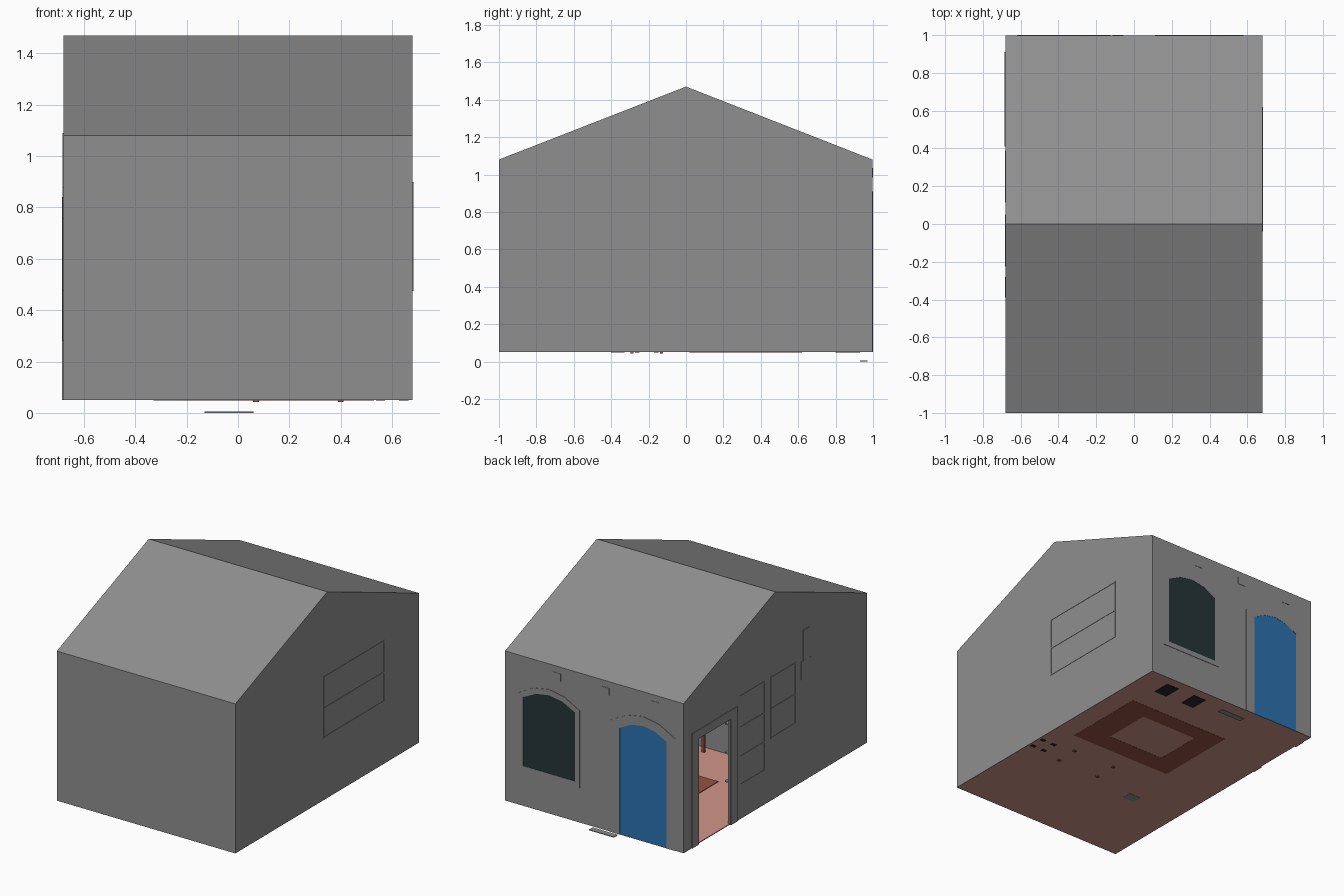
import bpy, bmesh, math

if "Cube" in bpy.data.objects:
    bpy.data.objects.remove(bpy.data.objects["Cube"])


def material(name, rgb):
    m = bpy.data.materials.new(name)
    m.diffuse_color = (*rgb, 1)
    m.use_nodes = True
    m.node_tree.nodes["Principled BSDF"].inputs["Base Color"].default_value = m.diffuse_color
    return m


GREY = material("wall_grey", (0.28, 0.275, 0.275))
FLOOR = material("salmon_floor", (0.64, 0.30, 0.25))
BROWN = material("rug_brown", (0.30, 0.085, 0.055))
BLUE = material("door_blue", (0.025, 0.17, 0.43))
DARK = material("dark_glass", (0.02, 0.036, 0.036))
BLACK = material("black", (0.02, 0.02, 0.022))


def place(axis, u, v, w):
    """Map a profile point (u, v) at depth w along the axis to 3D."""
    return {'x': (w, u, v), 'y': (u, w, v), 'z': (u, v, w)}[axis]


def finish(name, bm, mat):
    bmesh.ops.recalc_face_normals(bm, faces=bm.faces)
    me = bpy.data.meshes.new(name)
    bm.to_mesh(me)
    bm.free()
    me.materials.append(mat)
    ob = bpy.data.objects.new(name, me)
    bpy.context.collection.objects.link(ob)
    return ob


def prism(name, profile, axis, a, b, mat):
    bm = bmesh.new()
    lo = [bm.verts.new(place(axis, u, v, a)) for u, v in profile]
    hi = [bm.verts.new(place(axis, u, v, b)) for u, v in profile]
    bm.faces.new(lo)
    bm.faces.new(hi)
    n = len(lo)
    for i in range(n):
        j = (i + 1) % n
        bm.faces.new((lo[i], lo[j], hi[j], hi[i]))
    return finish(name, bm, mat)


def box(name, x, y, z, mat):
    return prism(name, rect(*x, *y), 'z', z[0], z[1], mat)


def ring(name, outer, inner, axis, a, b, mat, closed=True):
    """Flat frame between two matching outlines; open ones leave the last side out."""
    bm = bmesh.new()
    n = len(outer)
    loops = [[bm.verts.new(place(axis, u, v, w)) for u, v in path]
             for path, w in ((outer, a), (outer, b), (inner, b), (inner, a))]
    for i in range(n if closed else n - 1):
        j = (i + 1) % n
        for k in range(4):
            p, q = loops[k], loops[(k + 1) % 4]
            bm.faces.new((p[i], p[j], q[j], q[i]))
    if not closed:
        for i in (0, n - 1):
            bm.faces.new([lp[i] for lp in loops])
    return finish(name, bm, mat)


def rect(u0, u1, v0, v1):
    return [(u0, v0), (u0, v1), (u1, v1), (u1, v0)]


def arch(u0, u1, base, spring, peak, seg=4):
    pts = [(u0, base)]
    for i in range(seg + 1):
        t = i / seg
        pts.append((u0 + (u1 - u0) * t,
                    spring + (peak - spring) * (1 - (2 * t - 1) ** 2)))
    return pts + [(u1, base)]


# Shell: floor, walls, gables and roof
HX, Z0, EAVE, RIDGE, T = 0.68, 0.05, 1.08, 1.47, 0.006
box("floor", (-HX + T, HX - T), (-1 + T, 0.997 - T), (Z0, Z0 + 0.006), FLOOR)
box("front_wall", (-HX, HX), (-1, -1 + T), (Z0, EAVE), GREY)
box("back_wall", (-HX, HX), (0.997 - T, 0.997), (Z0, EAVE), GREY)
gable = [(-1, Z0), (-1, EAVE), (0, RIDGE), (0.997, EAVE), (0.997, Z0)]
doorway = [(0.84, Z0), (0.84, 0.78), (0.49, 0.78), (0.49, Z0)]
prism("right_wall", gable, 'x', HX - T, HX, GREY)
prism("left_wall", gable + doorway, 'x', -HX, -HX + T, GREY)
for side, name in ((-1, "front_roof"), (0.997, "back_roof")):
    prism(name, [(side, EAVE), (0, RIDGE), (0, RIDGE - 0.008), (side, EAVE - 0.008)],
          'x', -HX, HX, GREY)

# Open side doorway surround
ring("side_doorway_frame", rect(0.41, 0.91, Z0, 0.84), rect(0.487, 0.838, Z0, 0.78),
     'x', -0.685, -0.66, GREY, closed=False)

# Back wall arched window and blue door
ring("window_frame", arch(0.11, 0.58, 0.29, 0.82, 0.905),
     arch(0.145, 0.54, 0.325, 0.80, 0.865), 'y', 0.985, 1.0, GREY)
prism("window_glass", arch(0.145, 0.54, 0.325, 0.80, 0.865), 'y', 0.992, 0.9985, DARK)
ring("back_door_frame", arch(-0.62, -0.125, Z0, 0.82, 0.91),
     arch(-0.55, -0.195, Z0, 0.785, 0.845), 'y', 0.985, 1.0, GREY, closed=False)
prism("back_door", arch(-0.55, -0.195, Z0, 0.785, 0.845), 'y', 0.992, 0.9985, BLUE)

# Small square vents under the back eave, and the low step plate
for i, x in enumerate((0.285, -0.085, -0.46)):
    prism(f"vent_{i}", rect(x - 0.03, x + 0.03, 0.985, 1.035), 'y', 0.992, 0.9995, GREY)
box("step_plate", (-0.13, 0.06), (0.93, 0.97), (0, 0.005), GREY)


# Shelf units whose edges show through the side walls
def shelf_unit(name, side, y0, y1, levels):
    xs = sorted((side * (HX + 0.0025), side * (HX - 0.11)))
    for i, z in enumerate(levels):
        box(f"{name}_shelf_{i}", xs, (y0, y1), (z - 0.005, z + 0.005), GREY)
    for i, y in enumerate((y0, y1 - 0.008)):
        box(f"{name}_post_{i}", sorted((side * (HX + 0.0025), side * (HX - 0.01))),
            (y, y + 0.008), (levels[-1], levels[0]), GREY)


shelf_unit("left_tall", -1, 0.115, 0.39, (0.895, 0.68, 0.48, 0.285))
shelf_unit("left_short", -1, -0.225, 0.05, (0.895, 0.68, 0.48))
shelf_unit("right", 1, -0.04, 0.62, (0.895, 0.68, 0.48))

# Flue and its box on the left wall
box("wall_flue", (-0.684, -0.66), (-0.366, -0.30), (0.87, 1.09), GREY)
box("wall_flue_box", (-0.684, -0.66), (-0.39, -0.28), (0.755, 0.88), GREY)

# Rug, lying through the floor so it shows on both sides
ring("rug_border", rect(-0.26, 0.53, 0.02, 0.62), rect(-0.10, 0.34, 0.16, 0.50),
     'z', Z0 - 0.001, Z0 + 0.01, BROWN)

# Dark plates by the back wall, and the dark stand in the corner
for i, x in enumerate((0.445, 0.215)):
    box(f"floor_plate_{i}", (x - 0.05, x + 0.05), (0.80, 0.93), (Z0 - 0.002, Z0 + 0.009), BLACK)
for i in range(4):
    x, y = 0.555 + 0.09 * (i % 2), -0.26 + 0.10 * (i // 2)
    box(f"stand_foot_{i}", (x - 0.018, x + 0.018), (y - 0.012, y + 0.012),
        (Z0 - 0.002, 0.2), BLACK)

# Counter with its end block
box("counter", (-0.24, 0.66), (-0.39, -0.35), (Z0 + 0.001, 0.42), GREY)
box("counter_end", (-0.33, -0.24), (-0.40, -0.33), (Z0 - 0.002, 0.42), GREY)

# Bench in front of the counter
for i in range(4):
    x, y = (0.07, 0.40)[i % 2], (-0.29, -0.13)[i // 2]
    box(f"bench_leg_{i}", (x - 0.011, x + 0.011), (y - 0.008, y + 0.008), (0.042, 0.2), BROWN)
box("bench_seat", (0.05, 0.42), (-0.31, -0.11), (0.2, 0.22), BROWN)
